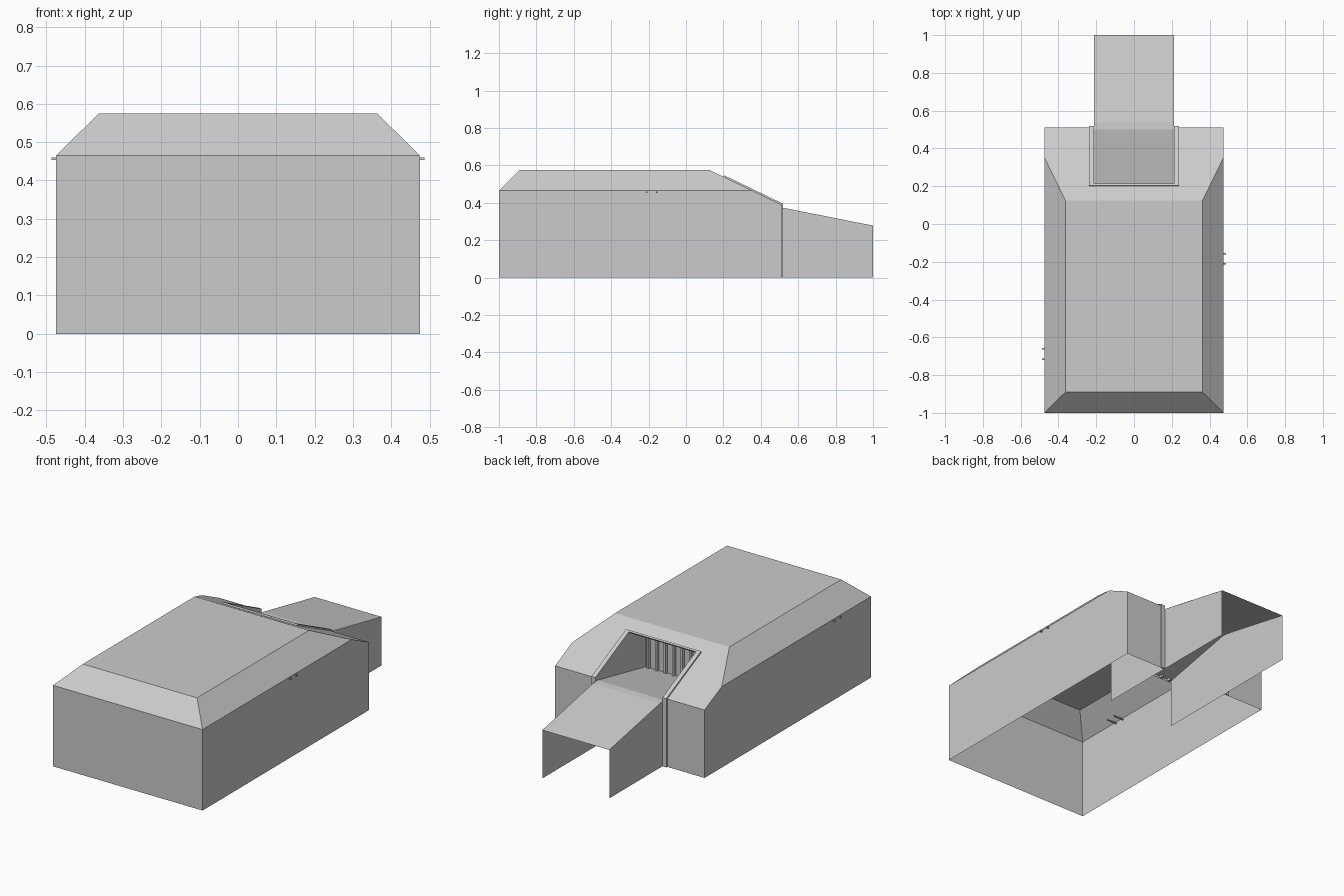
import bpy, bmesh

cube = bpy.data.objects.get("Cube")
if cube:
    bpy.data.objects.remove(cube, do_unlink=True)

grey = bpy.data.materials.new("plain_grey")
grey.use_nodes = True
grey.diffuse_color = (0.6, 0.6, 0.6, 1)
grey.node_tree.nodes["Principled BSDF"].inputs["Base Color"].default_value = (0.6, 0.6, 0.6, 1)


def finish(name, bm, mirror=False):
    bmesh.ops.remove_doubles(bm, verts=bm.verts[:], dist=0.0005)
    bmesh.ops.recalc_face_normals(bm, faces=bm.faces[:])
    mesh = bpy.data.meshes.new(name)
    bm.to_mesh(mesh)
    bm.free()
    mesh.materials.append(grey)
    ob = bpy.data.objects.new(name, mesh)
    bpy.context.collection.objects.link(ob)
    if mirror:
        ob.modifiers.new("mirror", "MIRROR").use_axis[0] = True
    return ob


def shell(name, faces, mirror=False):
    bm = bmesh.new()
    for f in faces:
        bm.faces.new([bm.verts.new(p) for p in f])
    return finish(name, bm, mirror)


def prism(name, profile, x0, x1, mirror=False):
    """Extrude a (y, z) profile from x0 to x1."""
    bm = bmesh.new()
    face = bm.faces.new([bm.verts.new((x0, y, z)) for y, z in profile])
    ext = bmesh.ops.extrude_face_region(bm, geom=[face])["geom"]
    verts = [v for v in ext if isinstance(v, bmesh.types.BMVert)]
    bmesh.ops.translate(bm, verts=verts, vec=(x1 - x0, 0, 0))
    return finish(name, bm, mirror)


def box(name, x0, x1, y0, y1, z0, z1):
    return prism(name, [(y0, z0), (y1, z0), (y1, z1), (y0, z1)], x0, x1)


# Main dimensions
W, RW, T = 0.475, 0.363, 0.213           # body, roof and tunnel half widths
FRONT, BACK, END = -1.0, 0.51, 1.0
EAVE, ROOF = 0.465, 0.575
ROOF_F, ROOF_B, HOLE, GRILLE = -0.89, 0.125, 0.21, 0.06
SLOPE = (ROOF - 0.39) / (BACK - ROOF_B)


def slope_z(y):
    return ROOF - SLOPE * (y - ROOF_B)


BZ, HZ = slope_z(BACK), slope_z(HOLE)
EAVE_B = ROOF_B + (ROOF - EAVE) / SLOPE

# Body: open-bottomed shell with bevelled roof and notched rear slope
shell("body_shell", [
    [(0, FRONT, 0), (W, FRONT, 0), (W, FRONT, EAVE), (0, FRONT, EAVE)],
    [(0, FRONT, EAVE), (W, FRONT, EAVE), (RW, ROOF_F, ROOF), (0, ROOF_F, ROOF)],
    [(0, ROOF_F, ROOF), (RW, ROOF_F, ROOF), (RW, ROOF_B, ROOF), (0, ROOF_B, ROOF)],
    [(W, FRONT, 0), (W, BACK, 0), (W, BACK, BZ), (W, EAVE_B, EAVE), (W, FRONT, EAVE)],
    [(W, FRONT, EAVE), (W, EAVE_B, EAVE), (RW, ROOF_B, ROOF), (RW, ROOF_F, ROOF)],
    [(RW, ROOF_B, ROOF), (W, EAVE_B, EAVE), (W, BACK, BZ), (T, BACK, BZ), (T, HOLE, HZ)],
    [(0, ROOF_B, ROOF), (RW, ROOF_B, ROOF), (T, HOLE, HZ), (0, HOLE, HZ)],
    [(W, BACK, 0), (T, BACK, 0), (T, BACK, BZ), (W, BACK, BZ)],
], mirror=True)

# Tunnel side walls, running from the grille out along the ramp
shell("tunnel_wall", [
    [(T, GRILLE, 0), (T, BACK, 0), (T, BACK, BZ), (T, ROOF_B, ROOF), (T, GRILLE, ROOF)],
    [(T, BACK, 0), (T, END, 0), (T, END, 0.278), (T, BACK, 0.375)],
], mirror=True)

# Ramp top: outer slope, short crest, inner slope down to the grille
path = [(END, 0.278), (0.54, 0.37), (0.5, 0.373), (GRILLE, 0.283)]
shell("ramp_deck", [
    [(-T, a, za), (T, a, za), (T, b, zb), (-T, b, zb)]
    for (a, za), (b, zb) in zip(path, path[1:])
])

# Grille panel with upright slats
shell("grille_panel", [[(-T, GRILLE, 0.27), (T, GRILLE, 0.27),
                        (T, GRILLE, ROOF), (-T, GRILLE, ROOF)]])
for i in range(8):
    x = -0.19 + i * 0.38 / 7
    box("grille_slat", x - 0.006, x + 0.006, GRILLE, GRILLE + 0.02, 0.27, ROOF - 0.005)

# Trim around the opening
prism("opening_trim", [(HOLE, HZ), (BACK, BZ), (BACK, 0), (0.518, 0),
                       (0.518, BZ + 0.005), (HOLE + 0.004, HZ + 0.008)], T, 0.238, mirror=True)
prism("opening_header", [(0.2, slope_z(0.2)), (HOLE, HZ), (HOLE + 0.004, HZ + 0.008),
                         (0.204, slope_z(0.2) + 0.008)], -0.238, 0.238)

# Pairs of thin rods through the side walls
for side, ys in ((1, (-0.21, -0.157)), (-1, (-0.715, -0.66))):
    for y in ys:
        box("wall_rod", side * 0.41, side * 0.487, y - 0.004, y + 0.004, 0.453, 0.46)
